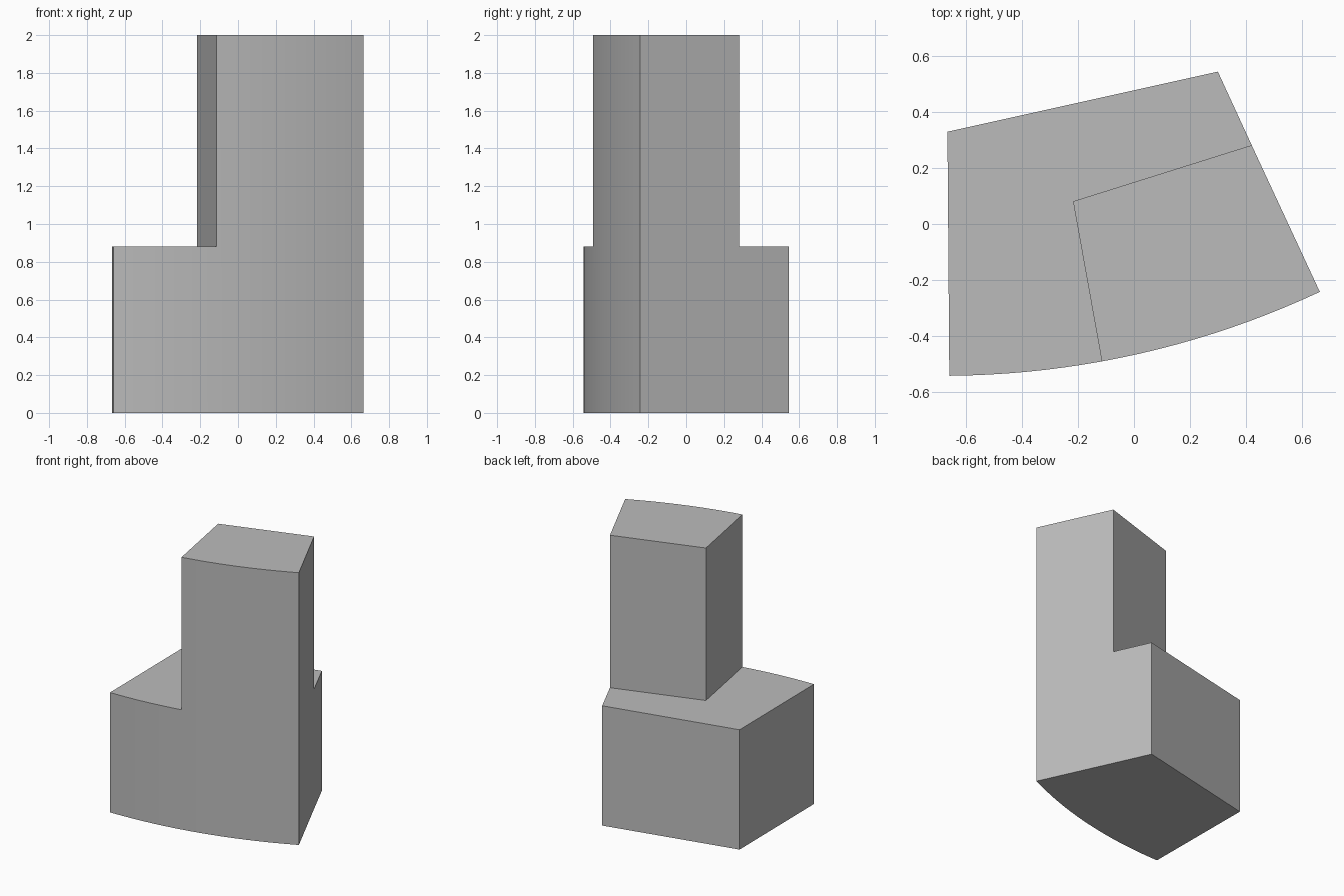
import bpy
import bmesh
from math import sin, cos, asin, radians
from mathutils import Vector

if "Cube" in bpy.data.objects:
    bpy.data.objects.remove(bpy.data.objects["Cube"], do_unlink=True)

LEDGE, TOP = 0.88, 2.0
CENTRE, RADIUS = Vector((-0.686, 2.646)), 3.189

grey = bpy.data.materials.new("plain grey")
grey.use_nodes = True
colour = (0.5, 0.5, 0.5, 1)
grey.diffuse_color = colour
grey.node_tree.nodes["Principled BSDF"].inputs["Base Color"].default_value = colour


def arc(start, end, steps):
    """Points along the curved front wall between two angles."""
    angles = [start + (end - start) * i / steps for i in range(steps + 1)]
    return [(CENTRE.x + RADIUS * sin(a), CENTRE.y - RADIUS * cos(a)) for a in angles]


# Plan outlines: the front arc is split where the tower side meets it
split = asin((-0.115 - CENTRE.x) / RADIUS)
low_arc = arc(radians(0.46), split, 8)
tower_arc = arc(split, radians(25.06), 12)
tower_back = (0.421, 0.282)
notch = (-0.218, 0.081)
base_back = [(0.30, 0.545), (-0.667, 0.33)]

base_plan = low_arc + tower_arc[1:] + [tower_back] + base_back
tower_plan = tower_arc + [tower_back, notch]
ledge_plan = low_arc + [notch, tower_back] + base_back

bm = bmesh.new()


def ring(plan, z):
    return [bm.verts.new((x, y, z)) for x, y in plan]


def cap(plan, z):
    bm.faces.new(ring(plan, z))


def walls(plan, low, high):
    a, b = ring(plan, low), ring(plan, high)
    for i in range(len(plan)):
        j = (i + 1) % len(plan)
        bm.faces.new((a[i], a[j], b[j], b[i]))


# Lower block, ledge around the tower, and tower, welded into one solid
cap(base_plan[::-1], 0)
walls(base_plan, 0, LEDGE)
cap(ledge_plan, LEDGE)
walls(tower_plan, LEDGE, TOP)
cap(tower_plan, TOP)
bmesh.ops.remove_doubles(bm, verts=bm.verts[:], dist=0.0005)
bmesh.ops.recalc_face_normals(bm, faces=bm.faces[:])

mesh = bpy.data.meshes.new("stepped_building")
bm.to_mesh(mesh)
bm.free()
mesh.materials.append(grey)
building = bpy.data.objects.new("stepped_building", mesh)
bpy.context.collection.objects.link(building)

# Smooth the curved front and keep the corners sharp
bpy.context.view_layer.objects.active = building
building.select_set(True)
bpy.ops.object.shade_smooth_by_angle(angle=radians(20))
